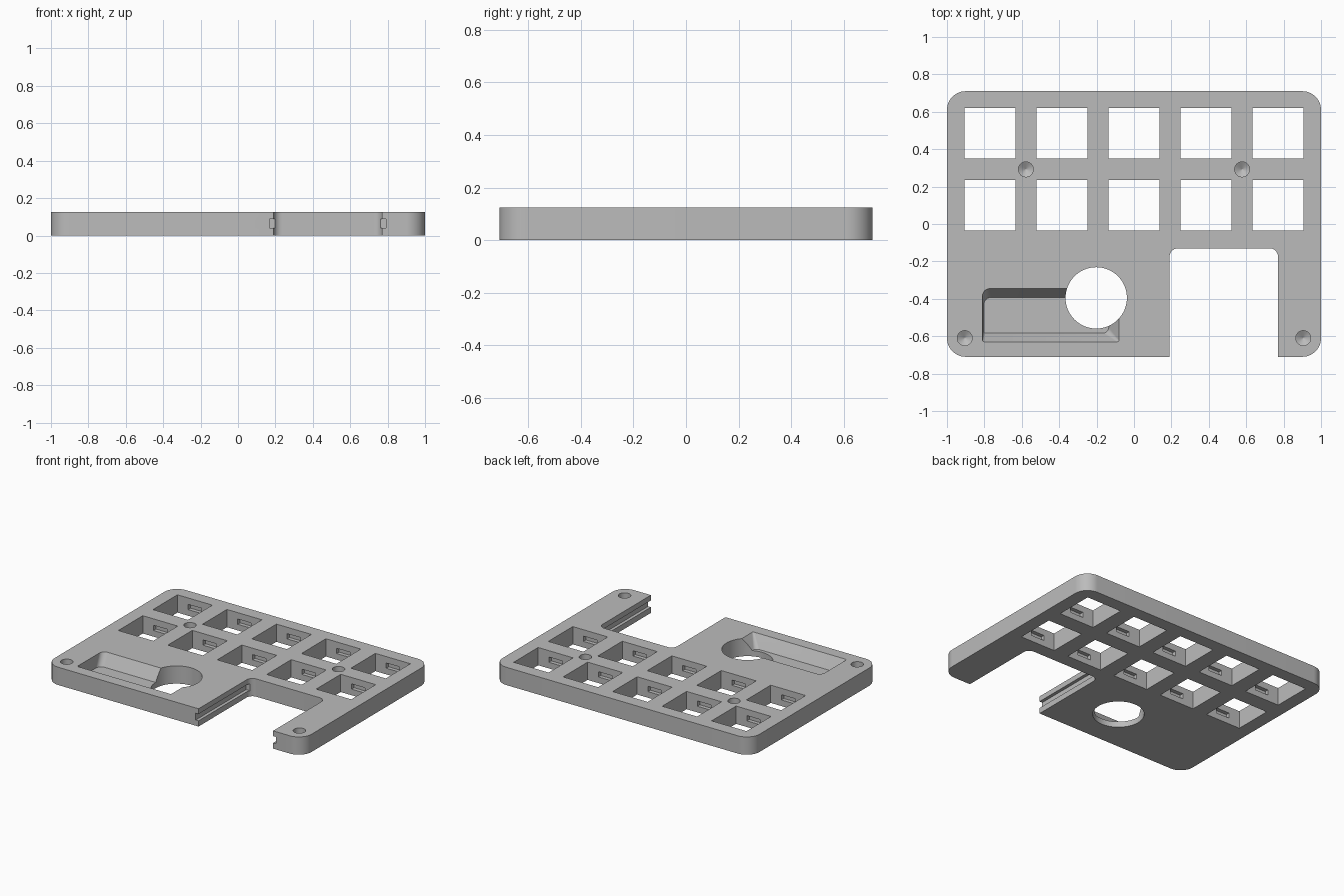
import bpy, bmesh
from math import pi, cos, sin, radians

old = bpy.data.objects.get("Cube")
if old:
    bpy.data.objects.remove(old, do_unlink=True)

H = 0.125          # plate thickness
OVER = 0.05        # how far cutters reach past the surfaces


def outline(x0, x1, y0, y1, radii=(0, 0, 0, 0), steps=10):
    """Rectangle with a radius per corner: back right, back left, front left, front right."""
    pts = []
    corners = [(x1, y1, -1, -1), (x0, y1, 1, -1), (x0, y0, 1, 1), (x1, y0, -1, 1)]
    for i, (x, y, sx, sy) in enumerate(corners):
        r = radii[i]
        if r == 0:
            pts.append((x, y))
            continue
        for k in range(steps + 1):
            a = pi / 2 * (i + k / steps)
            pts.append((x + sx * r + r * cos(a), y + sy * r + r * sin(a)))
    return pts


def circle(x, y, r, n=48):
    return [(x + r * cos(2 * pi * k / n), y + r * sin(2 * pi * k / n)) for k in range(n)]


def loft(bm, layers):
    """Closed solid through (z, outline) layers, listed from bottom to top."""
    rings = [[bm.verts.new((x, y, z)) for x, y in pts] for z, pts in layers]
    n = len(rings[0])
    bm.faces.new(rings[0][::-1])
    bm.faces.new(rings[-1])
    for low, high in zip(rings, rings[1:]):
        for i in range(n):
            j = (i + 1) % n
            bm.faces.new((low[i], low[j], high[j], high[i]))


def through(bm, pts):
    loft(bm, [(-OVER, pts), (H + OVER, pts)])


def box(bm, x0, x1, y0, y1, z0, z1):
    pts = outline(x0, x1, y0, y1)
    loft(bm, [(z0, pts), (z1, pts)])


def make_object(name, bm):
    mesh = bpy.data.meshes.new(name)
    bm.to_mesh(mesh)
    bm.free()
    obj = bpy.data.objects.new(name, mesh)
    bpy.context.scene.collection.objects.link(obj)
    return obj


# Main plate with rounded corners
bm = bmesh.new()
body = outline(-1, 1, -0.71, 0.71, (0.1,) * 4, 14)
loft(bm, [(0, body), (H, body)])
plate = make_object("key_plate", bm)

# First cut: windows, thumb hole, screw holes and the front bay
openings = bmesh.new()
details = bmesh.new()
W = 0.136          # half width of a window
for cy in (0.485, 0.1):
    for col in range(5):
        cx = (col - 2) * 0.385
        through(openings, outline(cx - W, cx + W, cy - W, cy + W))
        # Clip slots in the front and back walls of each window
        for s in (-1, 1):
            ya, yb = sorted((cy + s * (W - 0.02), cy + s * (W + 0.027)))
            box(details, cx - 0.052, cx + 0.052, ya, yb, 0.043, 0.08)

through(openings, circle(-0.202, -0.395, 0.164, 64))

for x, y in ((-0.578, 0.292), (0.578, 0.292), (-0.905, -0.61), (0.905, -0.61)):
    loft(openings, [(0.025, circle(x, y, 0.002, 24)), (0.048, circle(x, y, 0.04, 24)),
                    (H + OVER, circle(x, y, 0.04, 24))])

through(openings, outline(0.19, 0.77, -0.8, -0.13, (0.045, 0.045, 0, 0)))

# Second cut: rail grooves in the bay sides and the sloped tray
box(details, 0.168, 0.21, -0.8, -0.15, 0.04, 0.088)
box(details, 0.75, 0.792, -0.8, -0.15, 0.04, 0.088)

rim = outline(-0.81, -0.08, -0.63, -0.345, (0.01, 0.04, 0.01, 0.01))
floor = outline(-0.803, -0.135, -0.583, -0.392, (0.03, 0.04, 0.01, 0.03))
loft(details, [(0.04, floor), (H, rim), (H + OVER, rim)])

for name, cut in (("opening_cutter", openings), ("detail_cutter", details)):
    cutter = make_object(name, cut)
    cutter.hide_render = True
    mod = plate.modifiers.new(name, 'BOOLEAN')
    mod.operation = 'DIFFERENCE'
    mod.solver = 'EXACT'
    mod.object = cutter
    bpy.context.view_layer.objects.active = plate
    bpy.ops.object.modifier_apply(modifier=mod.name)
    bpy.data.objects.remove(cutter, do_unlink=True)

# Single grey colour
grey = bpy.data.materials.new("plain_grey")
grey.use_nodes = True
colour = (0.5, 0.5, 0.5, 1)
grey.diffuse_color = colour
grey.node_tree.nodes["Principled BSDF"].inputs["Base Color"].default_value = colour
plate.data.materials.clear()
plate.data.materials.append(grey)

# Smooth rounds, sharp edges
for o in bpy.context.selected_objects:
    o.select_set(False)
plate.select_set(True)
bpy.context.view_layer.objects.active = plate
bpy.ops.object.shade_smooth_by_angle(angle=radians(25))
